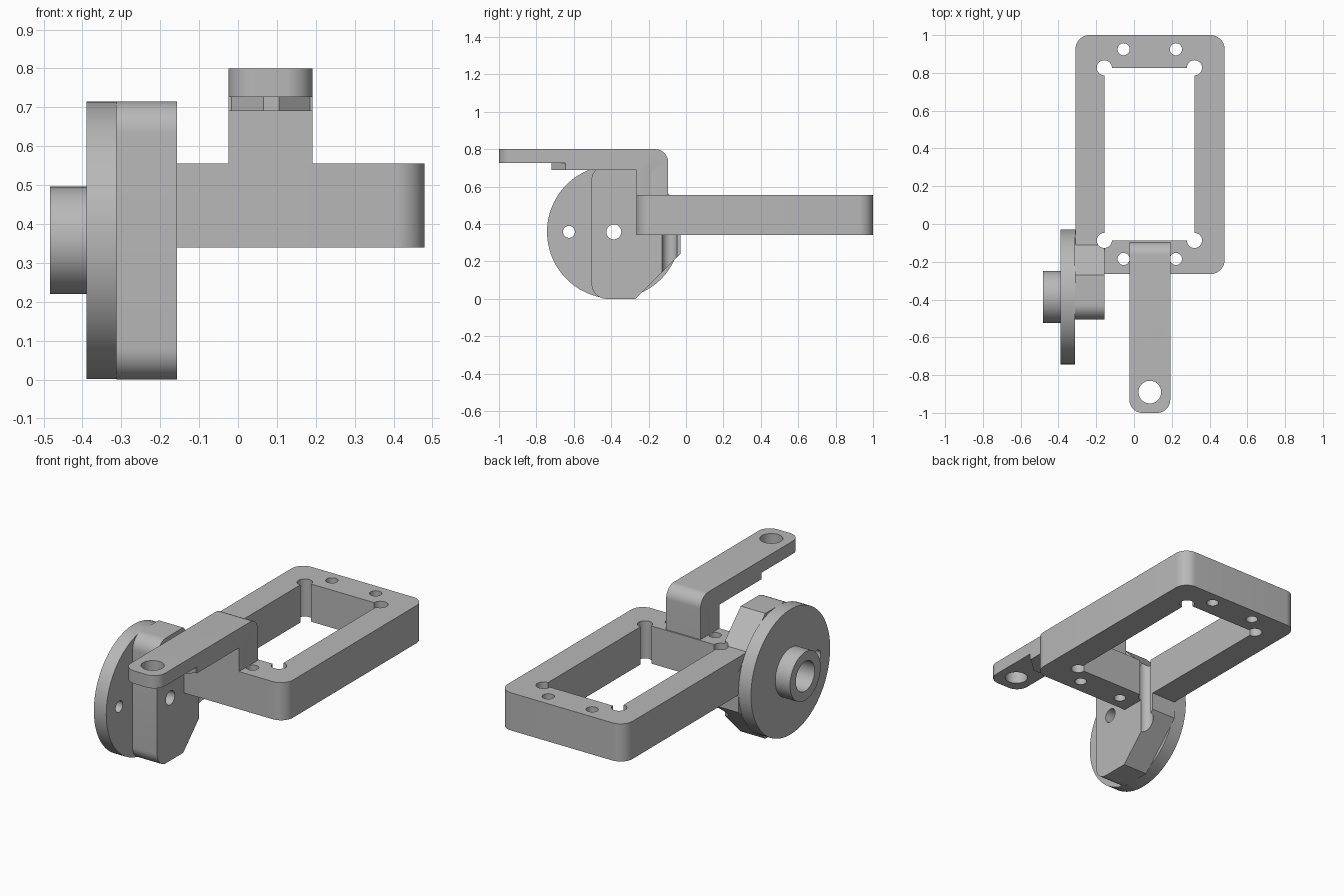
import bpy, bmesh, math
from mathutils import Vector

if "Cube" in bpy.data.objects:
    bpy.data.objects.remove(bpy.data.objects["Cube"], do_unlink=True)

grey = bpy.data.materials.new("plain grey plastic")
grey.use_nodes = True
grey.diffuse_color = (0.48, 0.48, 0.48, 1)
grey.node_tree.nodes["Principled BSDF"].inputs["Base Color"].default_value = grey.diffuse_color


def rounded(corners, steps=12):
    """Outline from (a, b) or (a, b, radius) corners."""
    out = []
    for i, c in enumerate(corners):
        p = Vector(c[:2])
        if len(c) < 3:
            out.append(p)
            continue
        u = (Vector(corners[i - 1][:2]) - p).normalized()
        v = (Vector(corners[(i + 1) % len(corners)][:2]) - p).normalized()
        half = u.angle(v) / 2
        mid = p + (u + v).normalized() * c[2] / math.sin(half)
        start = p + u * c[2] / math.tan(half) - mid
        end = p + v * c[2] / math.tan(half) - mid
        sweep = math.pi - 2 * half
        for k in range(steps + 1):
            t = k / steps
            out.append(mid + (start * math.sin((1 - t) * sweep) + end * math.sin(t * sweep)) / math.sin(sweep))
    return out


def circle(a, b, r, n=48):
    return [(a + r * math.cos(math.tau * i / n), b + r * math.sin(math.tau * i / n)) for i in range(n)]


def prism(name, outline, axis, lo, hi):
    """Extrude an outline: axis z takes (x, y) points, axis x takes (y, z) points."""
    place = (lambda p, t: (p[0], p[1], t)) if axis == "z" else (lambda p, t: (t, p[0], p[1]))
    bm = bmesh.new()
    face = bm.faces.new([bm.verts.new(place(p, lo)) for p in outline])
    top = bmesh.ops.extrude_face_region(bm, geom=[face])["geom"]
    shift = Vector(place((0, 0), hi - lo))
    bmesh.ops.translate(bm, vec=shift, verts=[g for g in top if isinstance(g, bmesh.types.BMVert)])
    bmesh.ops.recalc_face_normals(bm, faces=bm.faces)
    mesh = bpy.data.meshes.new(name)
    bm.to_mesh(mesh)
    bm.free()
    mesh.materials.append(grey)
    obj = bpy.data.objects.new(name, mesh)
    bpy.context.collection.objects.link(obj)
    return obj


def select(obj):
    bpy.ops.object.select_all(action="DESELECT")
    obj.select_set(True)
    bpy.context.view_layer.objects.active = obj


def combine(obj, outline, axis, lo, hi, operation="DIFFERENCE"):
    tool = prism("cutter", outline, axis, lo, hi)
    tool.hide_render = True
    select(obj)
    mod = obj.modifiers.new("cut", "BOOLEAN")
    mod.operation, mod.object, mod.solver = operation, tool, "EXACT"
    bpy.ops.object.modifier_apply(modifier=mod.name)
    bpy.data.objects.remove(tool, do_unlink=True)


# Rectangular motor frame
x0, x1, y0, y1 = -0.31, 0.48, -0.265, 1.0
frame = prism("motor_frame", rounded([(x0, y0, 0.075), (x1, y0, 0.075), (x1, y1, 0.075), (x0, y1, 0.075)]),
              "z", 0.34, 0.555)
left, right, front, back = -0.157, 0.32, -0.087, 0.827
combine(frame, [(left, front), (right, front), (right, back), (left, back)], "z", 0.2, 0.7)
for x in (left, right):
    for y in (front, back):
        combine(frame, circle(x, y, 0.04), "z", 0.2, 0.7)
for x in (-0.055, 0.222):
    for y in (-0.185, 0.925):
        combine(frame, circle(x, y, 0.032), "z", 0.2, 0.7)

# Bent arm with a rounded end and a pointed step beneath it
a0, a1 = -0.025, 0.192
arm = prism("bent_arm", rounded([(-1.0, 0.8), (-1.0, 0.69), (-0.265, 0.69), (-0.265, 0.5),
                                 (-0.095, 0.5), (-0.095, 0.8, 0.07)]), "x", a0, a1)
combine(arm, rounded([(a0, -1.0, 0.07), (a1, -1.0, 0.07), (a1, 0), (a0, 0)]), "z", 0.4, 0.9, "INTERSECT")
combine(arm, [(-0.1, -1.1), (0.3, -1.1), (0.3, -0.645), (0.185, -0.645), (0.105, -0.72),
              (0.065, -0.72), (-0.017, -0.645), (-0.1, -0.645)], "z", 0.6, 0.727)
combine(arm, circle(0.084, -0.89, 0.06), "z", 0.4, 0.9)
for x in (-0.055, 0.222):
    combine(arm, circle(x, -0.185, 0.032), "z", 0.4, 0.69)

# Side block joining frame and wheel plate
cy, cz = -0.386, 0.358
block = prism("side_block", rounded([(-0.505, 0, 0.08), (-0.27, 0), (-0.03, 0.24), (-0.03, 0.475),
                                     (-0.27, 0.715), (-0.505, 0.715, 0.08)]), "x", -0.312, left)
combine(block, circle(left, front, 0.04), "z", -0.1, 0.9)
combine(block, circle(cy, cz, 0.04), "x", -0.5, 0)

# Round plate and its bored hub
plate = prism("round_plate", circle(cy, cz, 0.357, 96), "x", -0.39, -0.312)
combine(plate, circle(-0.626, cz, 0.032), "x", -0.5, 0)
hub = prism("hub", circle(cy, cz, 0.138, 64), "x", -0.483, -0.385)
for part in (plate, hub):
    combine(part, circle(cy, cz, 0.085), "x", -0.6, -0.25)

for part in (frame, arm, block, plate, hub):
    select(part)
    bpy.ops.object.shade_smooth_by_angle(angle=math.radians(30))
